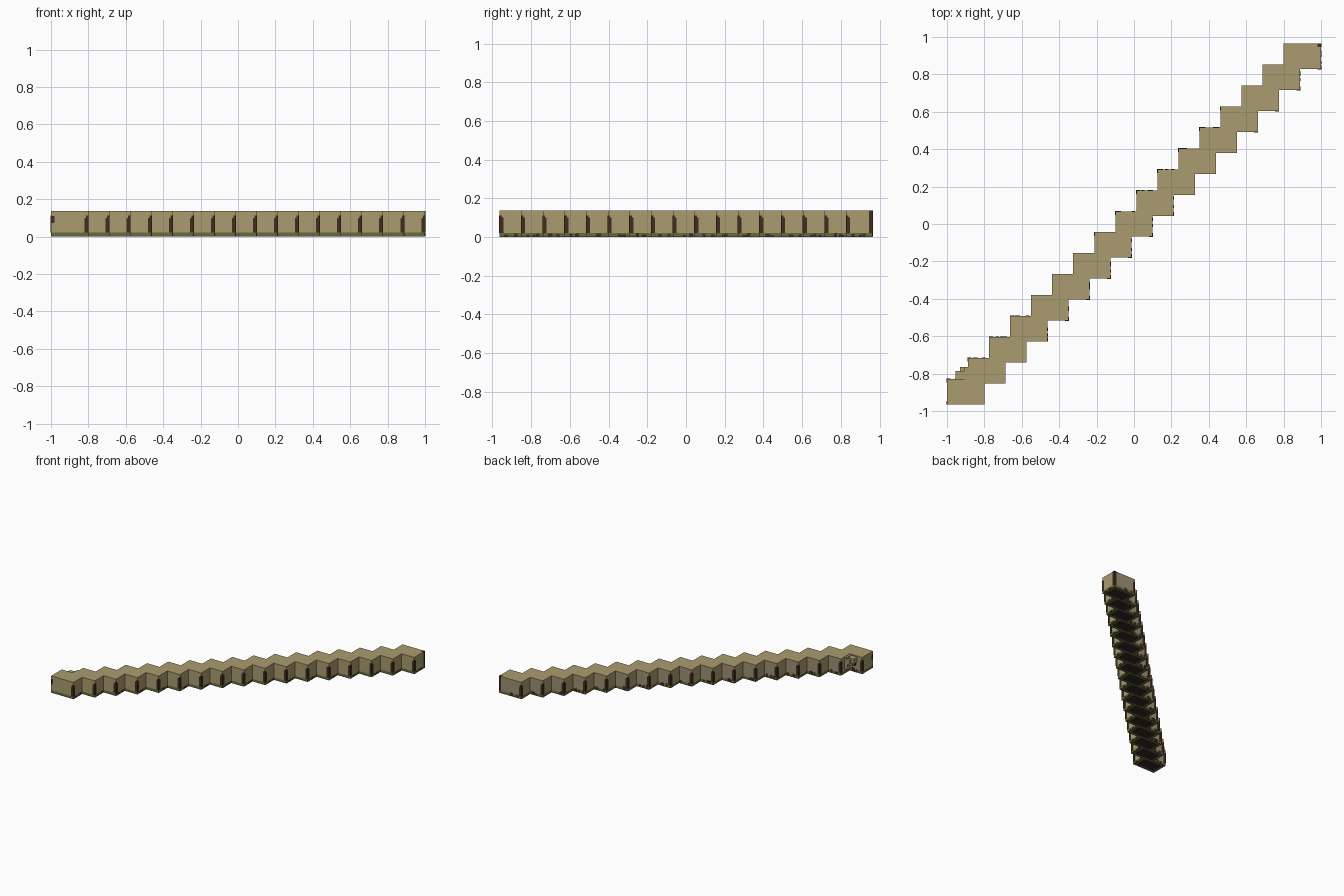
import bpy, bmesh, random
from mathutils import Vector

random.seed(4)
if "Cube" in bpy.data.objects:
    bpy.data.objects.remove(bpy.data.objects["Cube"], do_unlink=True)


def material(name, r, g, b):
    m = bpy.data.materials.new(name)
    m.use_nodes = True
    m.diffuse_color = (r, g, b, 1)
    m.node_tree.nodes["Principled BSDF"].inputs["Base Color"].default_value = (r, g, b, 1)
    return m


TAN = material("sandy tan", 0.41, 0.335, 0.16)
WEATHERED = material("weathered tan", 0.35, 0.285, 0.17)
BROWN = material("dark brown", 0.05, 0.025, 0.013)
MOSS = material("moss green", 0.125, 0.15, 0.045)
SOIL = material("dark soil", 0.03, 0.022, 0.018)

COUNT = 17
STEP_X, STEP_Y = 0.1125, 0.112
WIDTH, DEPTH, TOP = 0.2, 0.136, 0.137
SKIN = 0.0015      # how far painted plates stand out
BAND = 0.022       # height of the mossy foot


def box(bm, low, high):
    """Add an axis-aligned box and return its faces."""
    low, high = Vector(low), Vector(high)
    verts = bmesh.ops.create_cube(bm, size=1)["verts"]
    for v in verts:
        v.co = (low + high) / 2 + v.co * (high - low)
    return list({f for v in verts for f in v.link_faces})


def make_object(name, boxes, mats, rule=None):
    bm = bmesh.new()
    for low, high in boxes:
        box(bm, low, high)
    if rule:
        for f in bm.faces:
            f.material_index = rule(f)
    mesh = bpy.data.meshes.new(name)
    bm.to_mesh(mesh)
    bm.free()
    for m in mats:
        mesh.materials.append(m)
    ob = bpy.data.objects.new(name, mesh)
    bpy.context.collection.objects.link(ob)
    return ob


def corner(k, sx, sy):
    """Outer corner of block k; sx and sy choose the side."""
    x = -1 + k * STEP_X + (WIDTH if sx > 0 else 0)
    y = -0.964 + k * STEP_Y + (DEPTH if sy > 0 else 0)
    return x, y


def corner_post(k, sx, sy, size, z0, z1):
    """Thin wrap of colour around one vertical corner."""
    x, y = corner(k, sx, sy)
    xs = sorted((x + sx * SKIN, x - sx * size))
    ys = sorted((y + sy * SKIN, y - sy * size))
    return (xs[0], ys[0], z0), (xs[1], ys[1], z1)


blocks, feet, undersides, posts, stains = [], [], [], [], []
for k in range(COUNT):
    x0, y0 = corner(k, -1, -1)
    x1, y1 = corner(k, 1, 1)
    blocks.append(((x0, y0, BAND), (x1, y1, TOP)))
    feet.append(((x0, y0, 0.001), (x1, y1, BAND)))
    undersides.append(((x0 + 0.022, y0 + 0.022, 0), (x1 - 0.022, y1 - 0.022, 0.003)))
    # stepped dark posts on the two exposed corners
    for s in (1, -1):
        posts.append(corner_post(k, s, -s, 0.02, BAND, 0.1))
        posts.append(corner_post(k, s, -s, 0.012, 0.1, 0.112))
    # earth stains low on the right and back faces
    for i in range(3):
        h = random.uniform(0.01, 0.02)
        y = y0 + random.uniform(0.02, 0.09)
        stains.append(((x1 - 0.01, y, 0.003), (x1 + SKIN, y + 0.016, h)))
        x = x0 + random.uniform(0.01, 0.09)
        stains.append(((x, y1 - 0.01, 0.004), (x + 0.018, y1 + SKIN, h + 0.012)))

# end corners of the row
posts.append(corner_post(COUNT - 1, 1, 1, 0.018, BAND, TOP + SKIN / 2))
posts.append(corner_post(0, -1, -1, 0.018, 0.072, 0.11))

make_object("stepped_wall", blocks, [TAN, WEATHERED], lambda f: int(f.normal.y > 0.5))
make_object("mossy_foot", feet, [MOSS])
make_object("underside", undersides, [SOIL])
make_object("corner_posts", posts, [BROWN])
make_object("earth_stains", stains, [BROWN])

# small clump of chips in the first back corner
chips = [
    ((-0.955, -0.83, 0.085), (-0.885, -0.785, 0.128)),
    ((-0.93, -0.81, 0.045), (-0.885, -0.765, 0.118)),
    ((-0.905, -0.83, 0.03), (-0.885, -0.765, 0.134)),
]
make_object("corner_chips", chips, [TAN, WEATHERED], lambda f: int(f.normal.y > 0.5))
chip_spots = [
    ((-0.945, -0.83, 0.06), (-0.93, -0.815, 0.085)),
    ((-0.92, -0.78, 0.06), (-0.908, -0.764, 0.08)),
]
make_object("chip_spots", chip_spots, [BROWN])
